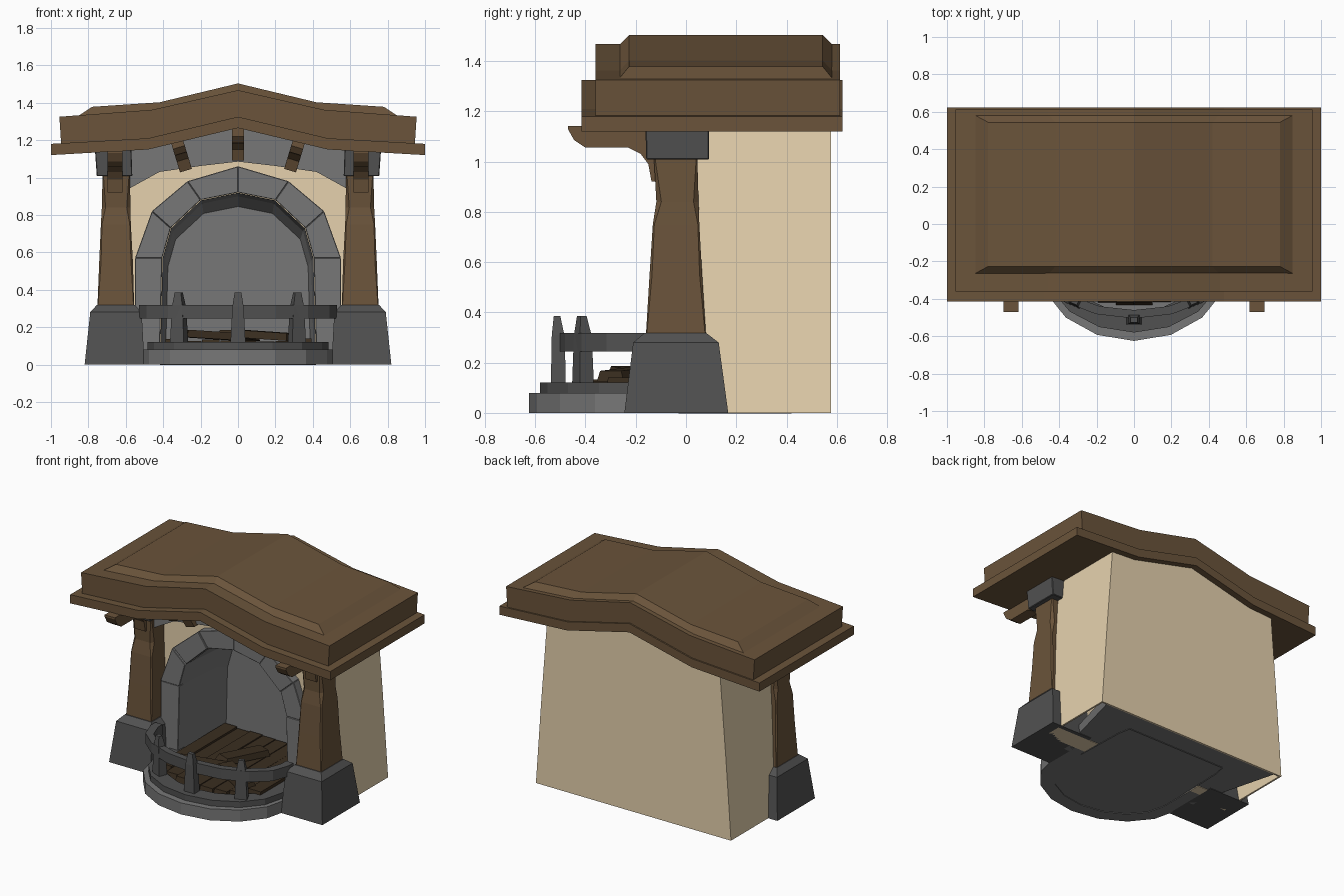
import bpy, bmesh, math, random
from mathutils import Matrix

if "Cube" in bpy.data.objects:
    bpy.data.objects.remove(bpy.data.objects["Cube"])
random.seed(4)

def material(name, rgb):
    m = bpy.data.materials.new(name)
    m.diffuse_color = (*rgb, 1)
    m.use_nodes = True
    m.node_tree.nodes["Principled BSDF"].inputs["Base Color"].default_value = m.diffuse_color
    return m

WOOD = material("brown wood", (0.145, 0.088, 0.043))
CHAR = material("charred wood", (0.042, 0.027, 0.014))
PLASTER = material("cream plaster", (0.79, 0.64, 0.42))
STONE = material("grey stone", (0.185, 0.185, 0.185))
DARK = material("dark stone", (0.083, 0.083, 0.083))

def mesh(name, verts, faces, mat, bevel=0):
    bm = bmesh.new()
    vs = [bm.verts.new(v) for v in verts]
    for f in faces:
        bm.faces.new([vs[i] for i in f])
    bmesh.ops.recalc_face_normals(bm, faces=bm.faces)
    me = bpy.data.meshes.new(name)
    bm.to_mesh(me)
    bm.free()
    me.materials.append(mat)
    ob = bpy.data.objects.new(name, me)
    bpy.context.collection.objects.link(ob)
    if bevel:
        b = ob.modifiers.new("chipped edges", 'BEVEL')
        b.width, b.segments = bevel, 1
    return ob

def place(axis, p, d):
    return {'x': (d, p[0], p[1]), 'y': (p[0], d, p[1]), 'z': (p[0], p[1], d)}[axis]

def loft(name, rings, mat, bevel=0):
    n = len(rings[0])
    verts = [v for r in rings for v in r]
    faces = [tuple(range(n)), tuple(range(len(verts) - n, len(verts)))]
    for k in range(len(rings) - 1):
        for i in range(n):
            j = (i + 1) % n
            faces.append((k*n + i, k*n + j, k*n + n + j, k*n + n + i))
    return mesh(name, verts, faces, mat, bevel)

def prism(name, pts, axis, a, b, mat, bevel=0):
    return loft(name, [[place(axis, p, d) for p in pts] for d in (a, b)], mat, bevel)

def band(name, inner, outer, axis, a, b, mat, inset=0):
    """Strip between two polylines, extruded along an axis."""
    n = len(inner)
    verts = [place(axis, p, a) for p in inner] + [place(axis, p, a + inset) for p in outer]
    verts += [place(axis, p, b) for p in inner] + [place(axis, p, b - inset) for p in outer]
    faces = [(0, n, 3*n, 2*n), (n-1, 2*n-1, 4*n-1, 3*n-1)]
    for i in range(n - 1):
        j = i + 1
        faces += [(i, j, n+j, n+i), (2*n+i, 2*n+j, 3*n+j, 3*n+i),
                  (i, j, 2*n+j, 2*n+i), (n+i, n+j, 3*n+j, 3*n+i)]
    return mesh(name, verts, faces, mat)

def both(half):
    """Mirror a half polyline that ends at x = 0."""
    return half + [(-x, z) for x, z in reversed(half[:-1])]

def rect(x0, x1, y0, y1, z):
    return [(x0, y0, z), (x1, y0, z), (x1, y1, z), (x0, y1, z)]

# Mantel roof: thin lower slab, thick slab, raised cap
low = both([(1, 1.12), (.48, 1.15), (0, 1.265)])
mid = both([(1, 1.18), (.48, 1.21), (0, 1.325)])
band("roof_lower_slab", low, mid, 'y', -.415, .622, WOOD)
band("roof_upper_slab", both([(.945, 1.17), (.48, 1.2), (0, 1.315)]),
     both([(.955, 1.325), (.46, 1.362), (0, 1.467)]), 'y', -.36, .612, WOOD)
band("roof_cap", both([(.86, 1.325), (.46, 1.355), (0, 1.46)]),
     both([(.78, 1.378), (.42, 1.402), (0, 1.503)]), 'y', -.27, .587, WOOD, inset=.043)

# Hollow plaster body: arched front, thin sides, back
wall_out = [(.75, 0), (.71, .57), (.665, 1.14), (.48, 1.16), (0, 1.275)]
arch_in = [(.42, 0), (.405, .57), (.36, .73), (.2, .88), (0, .92)]
wall_in = [(x - .012, z) if z < 1.15 else (x, z - .012) for x, z in wall_out]
band("plaster_front", both(arch_in), both(wall_out), 'y', .01, .14, PLASTER)
band("plaster_sides", both(wall_in), both(wall_out), 'y', .13, .57, PLASTER)
prism("plaster_back", both(wall_out), 'y', .565, .577, PLASTER)

# Firebox lining, closing in towards the back
front = both([(x - .002, z - .002) if x else (x, z - .002) for x, z in arch_in])
n = len(front)
verts = [(x * sx, y, z * sz) for y, sx, sz in [(-.03, 1, 1), (.34, .97, .98), (.42, .93, .92)]
         for x, z in front]
mesh("firebox_lining", verts, [(k+i, k+i+1, k+n+i+1, k+n+i) for k in (0, n) for i in range(n-1)]
     + [tuple(range(2*n, 3*n))], STONE)

# Arch stones, one per segment
outer = both([(.55, 0), (.55, .57), (.46, .82), (.27, .98), (0, 1.06)])
inner = both(arch_in)
for i in range(len(outer) - 1):
    prism("arch_stone", [inner[i], outer[i], outer[i+1], inner[i+1]], 'y',
          -.045 - random.random() * .025, .04, STONE, bevel=.003)

# Lintel under the roof
l_in = both([(.61, .925), (.42, 1.03), (.2, 1.062), (0, 1.085)])
l_out = both([(.63, 1.16), (.46, 1.17), (.24, 1.215), (0, 1.28)])
band("lintel", l_in, l_out, 'y', -.1, .03, STONE)

# Posts with stone feet, stone capitals and curved brackets
curl = [(-.1, .92), (-.137, .92), (-.15, .99), (-.18, 1.03), (-.23, 1.055), (-.4, 1.055),
        (-.445, 1.085), (-.47, 1.13), (-.47, 1.142), (-.1, 1.142)]
for s in (-1, 1):
    side = "right_" if s > 0 else "left_"
    foot = [rect(s*.5, s*.82, -.245, .168, 0), rect(s*.515, s*.79, -.21, .13, .28),
            rect(s*.55, s*.755, -.165, .08, .318)]
    loft(side + "post_foot", foot, DARK)
    post = []
    # eight-sided rings give the hewn corners
    for x0, x1, y0, y1, c, z in [(.555, .752, -.16, .08, .003, .3), (.562, .742, -.145, .064, .01, .55),
                                 (.573, .733, -.132, .053, .006, .75), (.575, .728, -.118, .05, .02, .84),
                                 (.578, .724, -.128, .045, .004, 1.02)]:
        post.append([(s*x, y, z) for x, y in [(x0+c, y0), (x1-c, y0), (x1, y0+c), (x1, y1-c),
                                              (x1-c, y1), (x0+c, y1), (x0, y1-c), (x0, y0+c)]])
    loft(side + "post", post, WOOD)
    loft(side + "capital", [rect(s*.565, s*.755, -.158, .092, 1.008),
                            rect(s*.57, s*.765, -.162, .092, 1.15)], DARK, bevel=.004)
    prism(side + "bracket", curl, 'x', s*.617, s*.697, WOOD)

# Small brackets on the lintel
small = [(-.08, -.16), (-.125, -.16), (-.15, -.1), (-.2, -.07), (-.27, -.065), (-.3, -.03),
         (-.3, .02), (-.08, .02)]
for x, z, tilt in [(-.325, 1.19, -17), (0, 1.25, 0), (.325, 1.19, 17)]:
    ob = prism("small_bracket", small, 'x', -.033, .033, WOOD)
    ob.matrix_world = Matrix.Translation((x, 0, z)) @ Matrix.Rotation(math.radians(tilt), 4, 'Y')

# Curved hearth in front
def curve(rx, ry, back=None, n=8):
    pts = [(rx * math.cos(math.pi*i/n), -.2 - ry * math.sin(math.pi*i/n)) for i in range(n + 1)]
    return pts if back is None else [(rx, back)] + pts + [(-rx, back)]

# the floor flares out towards the back wall
prism("hearth_floor", [(.7, .56)] + curve(.5, .37) + [(-.7, .56)], 'z', .004, .07, STONE)
band("hearth_kerb", curve(.42, .33, .06), curve(.515, .425, .06), 'z', 0, .08, STONE)
band("hearth_step", curve(.38, .27, 0), curve(.485, .38, 0), 'z', .06, .12, DARK)

# Fender rail and pointed uprights
band("fender_rail", curve(.475, .26, -.15), curve(.53, .305, -.15), 'z', .245, .318, DARK)
for x, y in [(-.315, -.41), (0, -.508), (.315, -.41)]:
    spike = [rect(-.042, .042, -.03, .03, .08), rect(-.036, .036, -.028, .028, .2),
             rect(-.03, .03, -.026, .024, .31), rect(-.018, .018, -.018, .008, .385)]
    ob = loft("fender_upright", spike, DARK)
    ob.matrix_world = Matrix.Translation((x, y, 0)) @ Matrix.Rotation(x * 1.3, 4, 'Z')

# Charred planks filling the hearth
w = .098
for i in range(8):
    x = -.39 + i * w
    c = min(1, abs(x + w/2) / .41)
    y0, z = -.2 - .24 * math.sqrt(1 - c*c), .122 + random.random() * .02
    loft("charred_plank", [rect(x, x + w, y0, .41, .05),
                           rect(x + .002, x + w - .002, y0 + .02, .41, z)], CHAR)
for x, y, a in [(-.14, -.2, .35), (.14, -.22, -.5), (.0, .05, 1.2)]:
    ob = loft("loose_board", [rect(-.17, .17, -.06, .06, 0), rect(-.15, .16, -.05, .045, .04)], CHAR)
    ob.matrix_world = (Matrix.Translation((x, y, .137)) @ Matrix.Rotation(a, 4, 'Z')
                       @ Matrix.Rotation(.06, 4, 'Y'))
